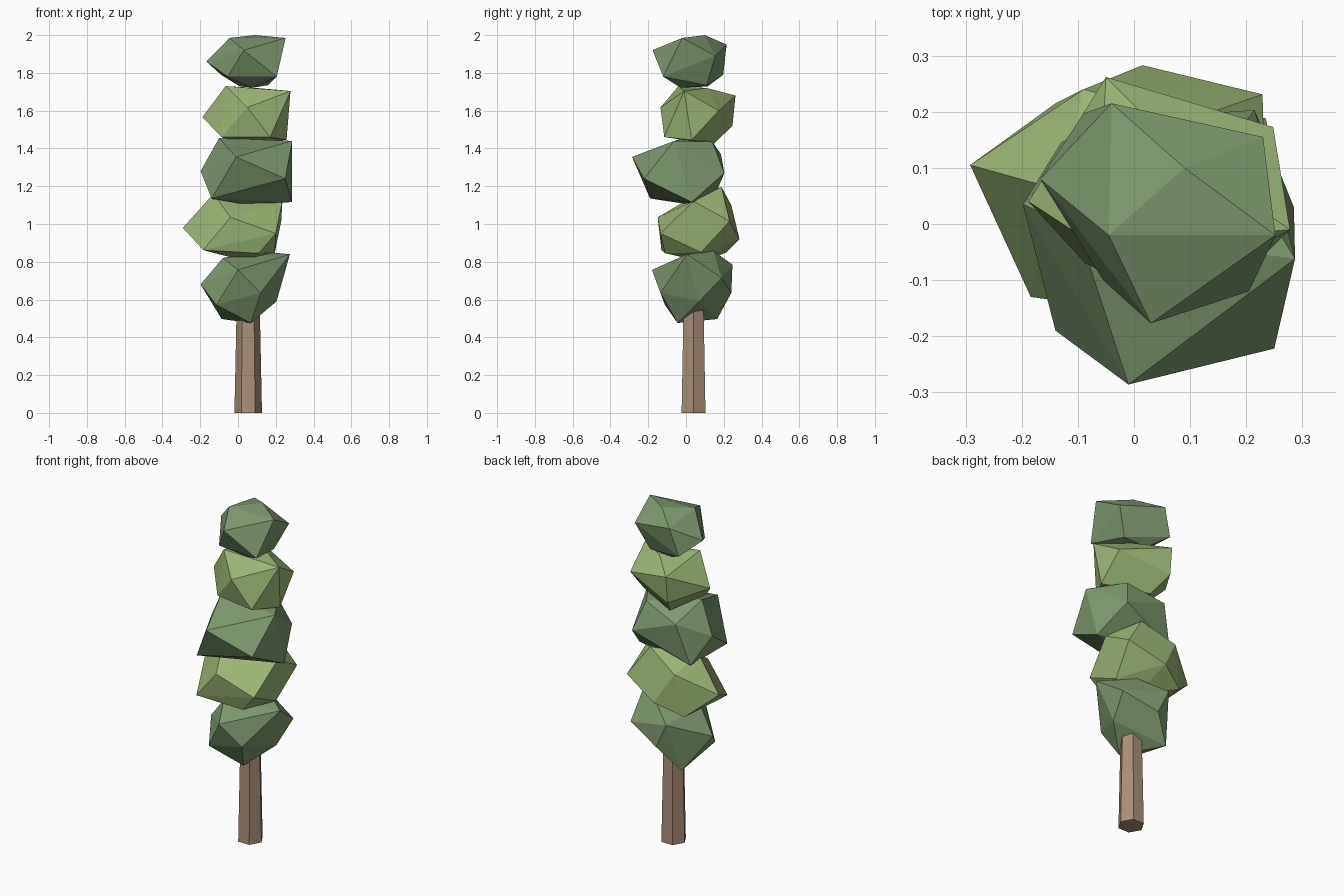
import bpy, bmesh, math
from mathutils import Vector, Matrix


def material(name, rgb):
    m = bpy.data.materials.new(name)
    m.diffuse_color = (*rgb, 1)
    return m


DARK = material("dark_leaves", (0.21, 0.33, 0.16))
LIGHT = material("light_leaves", (0.33, 0.47, 0.18))
BARK = material("bark", (0.40, 0.28, 0.19))


def add_object(name, bm, mat):
    bmesh.ops.recalc_face_normals(bm, faces=bm.faces)
    me = bpy.data.meshes.new(name)
    bm.to_mesh(me)
    bm.free()
    me.materials.append(mat)
    ob = bpy.data.objects.new(name, me)
    bpy.context.collection.objects.link(ob)


def foliage(name, mat, centre, half_size, corners):
    """Faceted ball whose nearest corners are pulled out to the given points."""
    bm = bmesh.new()
    bmesh.ops.create_icosphere(bm, subdivisions=1, radius=1)
    for v in bm.verts:
        v.co = Vector(c + p * s for c, p, s in zip(centre, v.co, half_size))
    free = list(bm.verts)
    for corner in map(Vector, corners):
        if free:
            v = min(free, key=lambda w: (w.co - corner).length)
            v.co = corner
            free.remove(v)
        else:
            bm.verts.new(corner)
    # rebuild a clean convex skin over the pulled corners
    bmesh.ops.delete(bm, geom=list(bm.edges), context='EDGES_FACES')
    bmesh.ops.convex_hull(bm, input=list(bm.verts))
    bmesh.ops.delete(bm, geom=[v for v in bm.verts if not v.link_faces], context='VERTS')
    add_object(name, bm, mat)


# six-sided tapering trunk
bm = bmesh.new()
bmesh.ops.create_cone(bm, cap_ends=True, segments=6, radius1=0.073, radius2=0.06, depth=0.62,
                      matrix=Matrix.Translation((0.054, 0.04, 0.31)) @ Matrix.Rotation(math.pi / 6, 4, 'Z'))
add_object("trunk", bm, BARK)

# foliage clumps, bottom to top
foliage("foliage_1", DARK, (0.04, 0.035, 0.665), (0.17, 0.16, 0.17), [
    (0.0, -0.18, 0.757), (0.275, 0.005, 0.84), (-0.198, 0.03, 0.68), (0.204, 0.07, 0.59),
    (-0.08, -0.02, 0.82), (0.03, 0.24, 0.635), (-0.04, 0.246, 0.785), (0.068, -0.045, 0.476),
    (-0.087, 0.165, 0.497), (0.1, 0.146, 0.857), (0.235, 0.188, 0.714), (-0.115, -0.112, 0.572),
    (0.12, -0.135, 0.635)])
foliage("foliage_2", LIGHT, (0.0, 0.065, 1.0), (0.18, 0.16, 0.17), [
    (-0.292, 0.105, 0.98), (-0.184, -0.13, 0.862), (-0.04, -0.15, 1.035), (0.2, -0.135, 0.95),
    (0.229, 0.231, 1.015), (0.015, 0.283, 0.92), (-0.09, 0.24, 1.1), (0.195, 0.08, 0.85),
    (0.11, -0.11, 0.845), (0.105, 0.188, 1.196), (-0.14, 0.215, 0.85), (-0.13, 0.06, 1.16),
    (0.235, 0.04, 1.12), (0.055, 0.09, 0.8)])
foliage("foliage_3", DARK, (0.05, -0.03, 1.28), (0.18, 0.17, 0.16), [
    (-0.01, -0.286, 1.355), (0.25, -0.222, 1.24), (0.285, 0.03, 1.116), (-0.14, -0.19, 1.135),
    (-0.198, 0.035, 1.28), (0.287, -0.062, 1.44), (-0.1, -0.01, 1.455), (-0.06, 0.185, 1.37),
    (-0.13, 0.145, 1.13), (0.04, 0.02, 1.103), (0.215, 0.203, 1.27), (0.165, 0.14, 1.435)])
foliage("foliage_4", LIGHT, (0.05, 0.06, 1.58), (0.17, 0.16, 0.13), [
    (0.05, -0.135, 1.617), (0.278, -0.01, 1.704), (-0.066, -0.04, 1.73), (-0.05, 0.262, 1.68),
    (-0.188, 0.04, 1.566), (0.257, 0.03, 1.445), (-0.087, -0.07, 1.46), (0.248, 0.173, 1.6),
    (-0.05, 0.246, 1.52), (0.005, 0.146, 1.423), (0.17, -0.115, 1.46), (0.1, 0.11, 1.72)])
foliage("foliage_5", DARK, (0.045, 0.03, 1.86), (0.16, 0.15, 0.12), [
    (0.03, -0.177, 1.92), (0.252, -0.02, 1.985), (-0.045, -0.02, 1.985), (-0.04, 0.215, 1.95),
    (-0.167, 0.08, 1.86), (0.205, -0.12, 1.78), (-0.055, -0.1, 1.78), (0.23, 0.155, 1.89),
    (-0.09, 0.197, 1.79), (0.08, -0.03, 1.722), (0.16, 0.11, 1.735), (0.09, 0.1, 2.0),
    (0.01, 0.114, 1.728)])
